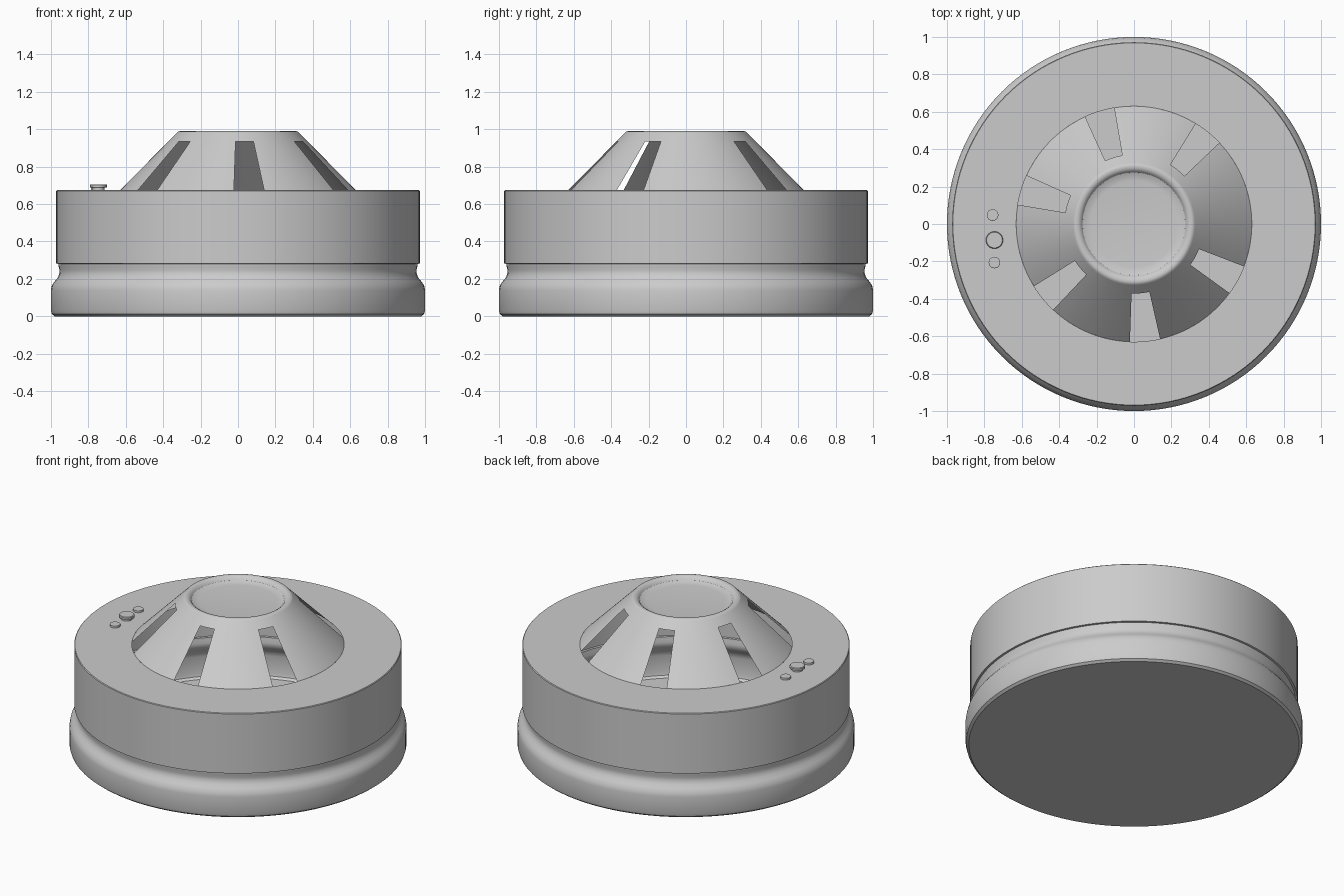
import bpy, bmesh
from math import cos, sin, pi, radians

cube = bpy.data.objects.get("Cube")
if cube:
    bpy.data.objects.remove(cube, do_unlink=True)

# One plain grey plastic for everything
GREY = (0.6, 0.6, 0.6, 1)
plastic = bpy.data.materials.new("grey_plastic")
plastic.use_nodes = True
plastic.diffuse_color = GREY
plastic.node_tree.nodes["Principled BSDF"].inputs["Base Color"].default_value = GREY


def even_angles(n):
    return [2 * pi * i / n for i in range(n)]


def revolve(name, profile, angles, centre=(0, 0), skip=None):
    """Revolve (radius, z) points around z; skip(row, angle) leaves openings."""
    bm = bmesh.new()
    rows = []
    for r, z in profile:
        if r == 0:
            rows.append([bm.verts.new((*centre, z))] * len(angles))
        else:
            rows.append([bm.verts.new((centre[0] + r * cos(a), centre[1] + r * sin(a), z))
                         for a in angles])
    n = len(angles)
    for i in range(len(rows) - 1):
        for j in range(n):
            k = (j + 1) % n
            end = angles[k] + (2 * pi if k == 0 else 0)
            if skip and skip(i, (angles[j] + end) / 2):
                continue
            corners = (rows[i][j], rows[i][k], rows[i + 1][k], rows[i + 1][j])
            bm.faces.new(list(dict.fromkeys(corners))).smooth = True
    mesh = bpy.data.meshes.new(name)
    bm.to_mesh(mesh)
    bm.free()
    mesh.set_sharp_from_angle(angle=radians(32))
    mesh.materials.append(plastic)
    obj = bpy.data.objects.new(name, mesh)
    bpy.context.collection.objects.link(obj)
    return obj


# Hollow housing: floor, mounting base, groove, drum wall and top ring
TOP = 0.675
housing = [(0, 0), (0.98, 0), (0.995, 0.012), (1, 0.03), (1, 0.14), (0.995, 0.165),
           (0.98, 0.187), (0.965, 0.205), (0.956, 0.225), (0.954, 0.245),
           (0.959, 0.265), (0.96, 0.28), (0.972, 0.282), (0.972, TOP - 0.004),
           (0.968, TOP), (0.63, TOP)]
revolve("housing", housing, even_angles(128))

# Vented cone: six slots, with a wider gap on one side
slots = [radians(51 + 56.1 * i) for i in range(6)]
half = radians(7.4)
edges = [s + side * half for s in slots for side in (-1, 1)]
angles = [a for a in even_angles(120) if all(abs(a - e) > 0.012 for e in edges)]
angles = sorted(angles + edges)


def in_slot(row, angle):
    return row == 0 and any(abs(angle - s) < half for s in slots)


cone = [(0.63, TOP), (0.372, 0.935), (0.327, 0.98), (0.32, 0.987), (0.31, 0.99),
        (0.295, 0.988), (0.283, 0.98), (0.275, 0.968), (0.255, 0.96), (0.23, 0.957), (0, 0.957)]
revolve("vented_cone", cone, angles, skip=in_slot)

# Test button with a narrow stem, between two small indicator lights
button = [(0.033, TOP), (0.033, 0.688), (0.046, 0.69), (0.046, 0.702), (0.042, 0.706), (0, 0.706)]
revolve("test_button", button, even_angles(32), (-0.746, -0.086))
light = [(0.031, TOP), (0.031, 0.688), (0.028, 0.69), (0, 0.69)]
for name, spot in (("back_light", (-0.756, 0.048)), ("front_light", (-0.746, -0.206))):
    revolve(name, light, even_angles(24), spot)
